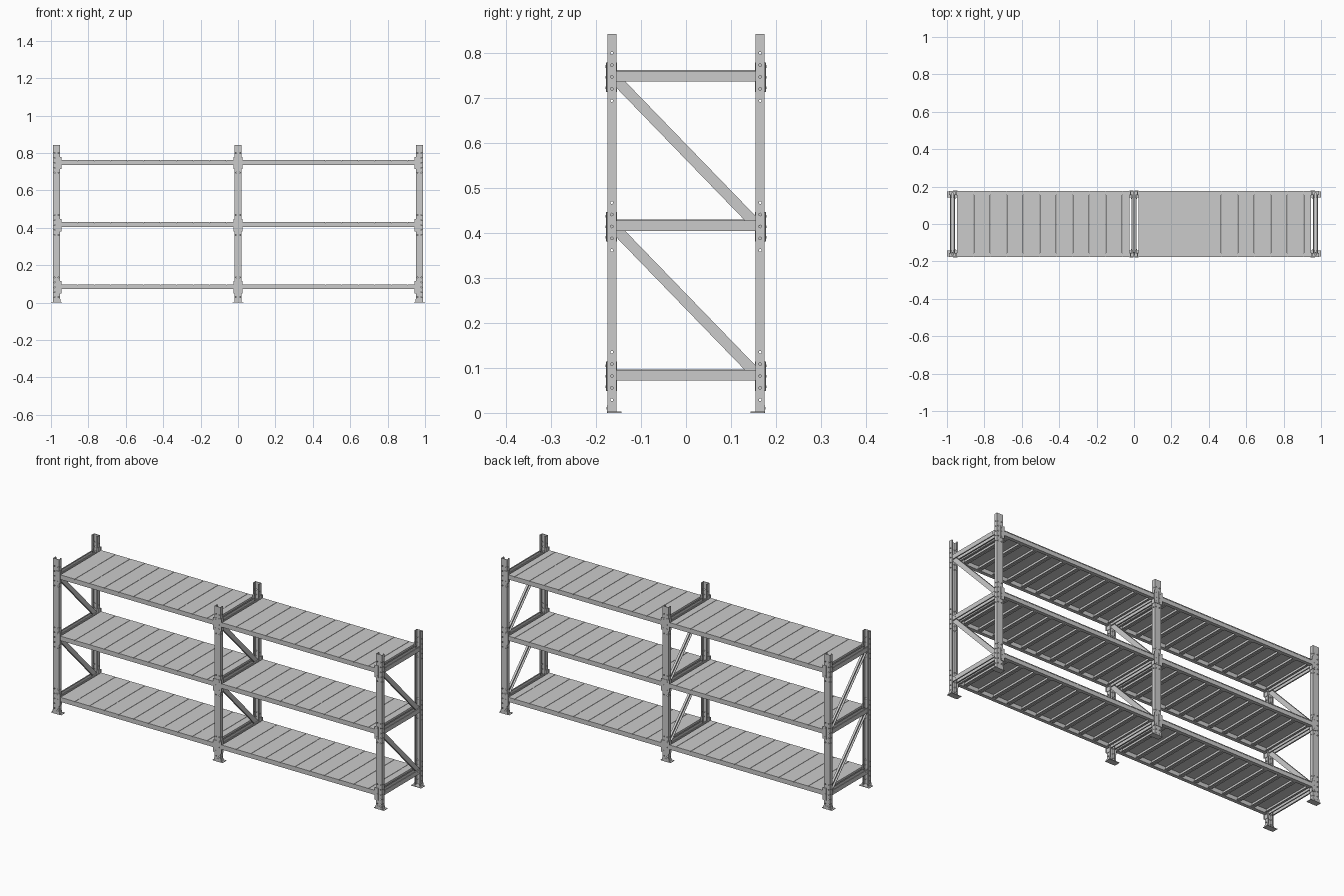
import bpy, bmesh, math
from mathutils import Matrix, Vector

if "Cube" in bpy.data.objects:
    bpy.data.objects.remove(bpy.data.objects["Cube"])

FRAMES = (-0.97, 0.0, 0.97)      # x of each upright frame
LEVELS = (0.0835, 0.416, 0.7485)  # beam centre heights
H = 0.842                        # upright height
YO = 0.175                       # outer face of the uprights


def finish(bm, name, loc=(0, 0, 0)):
    bmesh.ops.recalc_face_normals(bm, faces=bm.faces)
    me = bpy.data.meshes.new(name)
    bm.to_mesh(me)
    bm.free()
    return place(me, name, loc)


def place(me, name, loc, rot=0.0):
    ob = bpy.data.objects.new(name, me)
    ob.location = loc
    ob.rotation_euler.z = rot
    bpy.context.collection.objects.link(ob)
    return ob


def box(bm, x, y, z):
    size = Vector((abs(x[1] - x[0]), abs(y[1] - y[0]), abs(z[1] - z[0])))
    mid = Vector((sum(x) / 2, sum(y) / 2, sum(z) / 2))
    m = Matrix.Translation(mid) @ Matrix.Diagonal((*size, 1))
    bmesh.ops.create_cube(bm, size=1, matrix=m)


def disc(bm, loc, r, depth, axis):
    rot = Matrix.Rotation(math.pi / 2, 4, 'X' if axis == 'Y' else 'Y')
    bmesh.ops.create_cone(bm, cap_ends=True, segments=8, radius1=r, radius2=r,
                          depth=depth, matrix=Matrix.Translation(loc) @ rot)


def prism(bm, pts, direction):
    f = bm.faces.new([bm.verts.new(p) for p in pts])
    ext = bmesh.ops.extrude_face_region(bm, geom=[f])
    vs = [v for v in ext['geom'] if isinstance(v, bmesh.types.BMVert)]
    bmesh.ops.translate(bm, verts=vs, vec=direction)
    bm.faces.ensure_lookup_table()


# Upright: lipped channel, closed towards the outside, with punched holes
half = [(0.018, 0), (0.018, 0.02), (0.011, 0.02), (0.011, 0.0175),
        (0.0155, 0.0175), (0.0155, 0.0025)]
profile = half + [(-x, y) for x, y in reversed(half)]
bm = bmesh.new()
prism(bm, [(x, y, 0) for x, y in profile], (0, 0, H))
upright = finish(bm, "upright_master")
bm = bmesh.new()
for z in LEVELS:
    for i in range(-2, 3):
        zi = z - 0.0015 + i * 0.0265
        for sx in (-1, 1):
            disc(bm, (sx * 0.010, 0, zi), 0.003, 0.008, 'Y')
            disc(bm, (sx * 0.017, 0.010, zi), 0.003, 0.008, 'X')
cutter = finish(bm, "hole_cutter")
cutter.hide_render = True
mod = upright.modifiers.new("holes", 'BOOLEAN')
mod.operation, mod.object, mod.solver = 'DIFFERENCE', cutter, 'EXACT'
dg = bpy.context.evaluated_depsgraph_get()
upright_mesh = bpy.data.meshes.new_from_object(upright.evaluated_get(dg))
bpy.data.objects.remove(upright)
bpy.data.objects.remove(cutter)

# Foot: base plate with a short sleeve around the upright
bm = bmesh.new()
box(bm, (-0.03, 0.03), (0, 0.032), (0, 0.003))
box(bm, (-0.020, 0.020), (-0.001, 0.001), (0, 0.018))
for s in (-1, 1):
    box(bm, (s * 0.018, s * 0.020), (0, 0.021), (0, 0.018))
    disc(bm, (s * 0.010, -0.001, 0.010), 0.003, 0.002, 'Y')
foot = finish(bm, "foot_master")
foot_mesh = foot.data
bpy.data.objects.remove(foot)

# Side frame bracing: paired horizontal rails and channel diagonals
bm = bmesh.new()
for z in LEVELS:
    for s in (-1, 1):
        x0, x1 = s * 0.008, s * 0.014
        box(bm, (s * 0.0125, x1), (-0.157, 0.157), (z - 0.012, z + 0.012))
        for e in (-1, 1):
            box(bm, (x0, x1), (-0.157, 0.157), (z + e * 0.012, z + e * 0.0095))
            disc(bm, (x1, e * 0.137, z), 0.003, 0.002, 'X')
for lo, hi in zip(LEVELS, LEVELS[1:]):
    a, b = Vector((0, -0.161, hi - 0.002)), Vector((0, 0.161, lo - 0.002))
    d = b - a
    n = Vector((0, -d.z, d.y)).normalized()
    c = [(-0.006, -0.012), (0.006, -0.012), (0.006, 0.012), (-0.006, 0.012),
         (-0.006, 0.0095), (0.0035, 0.0095), (0.0035, -0.0095), (-0.006, -0.0095)]
    prism(bm, [a + Vector((x, 0, 0)) + n * w for x, w in c], d)
brace = finish(bm, "brace_master")
brace_mesh = brace.data
bpy.data.objects.remove(brace)

for i, fx in enumerate(FRAMES):
    place(brace_mesh, f"frame_bracing_{i}", (fx, 0, 0))
    for side, y, rot in (("front", -YO, 0), ("rear", YO, math.pi)):
        place(upright_mesh, f"{side}_upright_{i}", (fx, y, 0), rot)
        place(foot_mesh, f"{side}_foot_{i}", (fx, y, 0), rot)

# One shelf bay level: beams, end brackets and deck panels, centred at the origin
BAY = 0.485
L = BAY - 0.018
bm = bmesh.new()
for sy in (-1, 1):
    box(bm, (-L, L), (sy * 0.174, sy * 0.155), (-0.012, 0.0095))
beam_ob = finish(bm, "beam_master")

bm = bmesh.new()
for sx in (-1, 1):
    for sy in (-1, 1):
        post = sx * BAY
        box(bm, (post - sx * 0.003, post - sx * 0.025),
            (sy * 0.1752, sy * 0.178), (-0.035, 0.031))
        box(bm, (post - sx * 0.018, post - sx * 0.0205),
            (sy * 0.178, sy * 0.153), (-0.035, 0.031))
        for k in (-1, 0, 1):
            disc(bm, (post - sx * 0.010, sy * 0.178, k * 0.0235 - 0.002), 0.003, 0.002, 'Y')
bracket_ob = finish(bm, "bracket_master")

bm = bmesh.new()
pitch, start, end = 0.0883, -0.460, 0.460
for k in range(11):
    x0 = start + k * pitch
    x1 = min(x0 + pitch - 0.002, end)
    box(bm, (x0, x1), (-0.1755, 0.1755), (0.0095, 0.0135))
    for x, s in ((x0, 1), (x1, -1)):
        box(bm, (x, x + s * 0.002), (-0.155, 0.155), (-0.009, 0.0095))
        box(bm, (x, x + s * 0.010), (-0.155, 0.155), (-0.009, -0.007))
deck_ob = finish(bm, "deck_master")

parts = [(o, o.data, n) for o, n in
         ((beam_ob, "shelf_beams"), (bracket_ob, "beam_brackets"), (deck_ob, "deck_panels"))]
for o, me, n in parts:
    bpy.data.objects.remove(o)
    for bay, x in (("left", -BAY), ("right", BAY)):
        for j, z in enumerate(LEVELS):
            place(me, f"{bay}_{n}_{j}", (x, 0, z))
